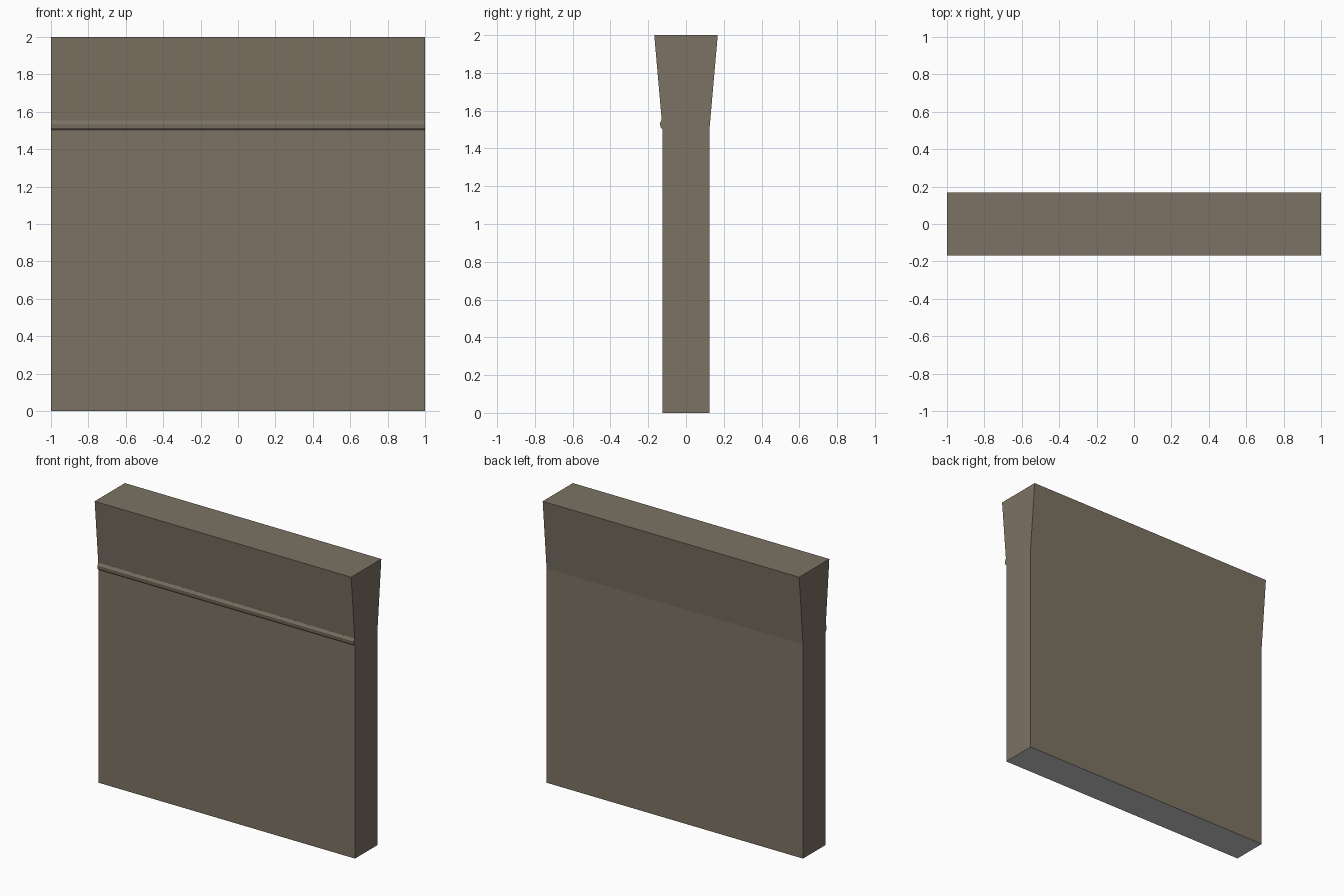
import bpy, bmesh

if "Cube" in bpy.data.objects:
    bpy.data.objects.remove(bpy.data.objects["Cube"])

HALF = 1.0  # half length along x


def material(name, rgb):
    m = bpy.data.materials.new(name)
    m.diffuse_color = (*rgb, 1.0)
    m.use_nodes = True
    m.node_tree.nodes["Principled BSDF"].inputs["Base Color"].default_value = m.diffuse_color
    return m


brown = material("stone_brown", (0.20, 0.17, 0.125))
grey = material("underside_grey", (0.60, 0.60, 0.60))


def extrude_profile(name, profile, mats):
    """Extrude a closed (y, z) profile along the full length in x."""
    bm = bmesh.new()
    face = bm.faces.new([bm.verts.new((-HALF, y, z)) for y, z in profile])
    ext = bmesh.ops.extrude_face_region(bm, geom=[face])["geom"]
    bmesh.ops.translate(bm, vec=(2 * HALF, 0, 0),
                        verts=[g for g in ext if isinstance(g, bmesh.types.BMVert)])
    bmesh.ops.recalc_face_normals(bm, faces=bm.faces)
    # the face resting on the ground takes the second colour
    for f in bm.faces:
        if f.normal.z < -0.9 and f.calc_center_median().z < 0.01:
            f.material_index = 1
    mesh = bpy.data.meshes.new(name)
    bm.to_mesh(mesh)
    bm.free()
    for m in mats:
        mesh.materials.append(m)
    ob = bpy.data.objects.new(name, mesh)
    bpy.context.collection.objects.link(ob)
    return ob


# Wall with a flared top, symmetric front to back
right_side = [(0.125, 0.0), (0.125, 1.51), (0.168, 2.0)]
left_side = [(-y, z) for y, z in reversed(right_side)]
extrude_profile("wall", right_side + left_side, [brown, grey])

# Small rounded moulding where the flare starts on the front
extrude_profile("front_moulding",
                [(-0.12, 1.50), (-0.127, 1.503), (-0.135, 1.512),
                 (-0.138, 1.535), (-0.129, 1.553), (-0.12, 1.553)],
                [brown])
